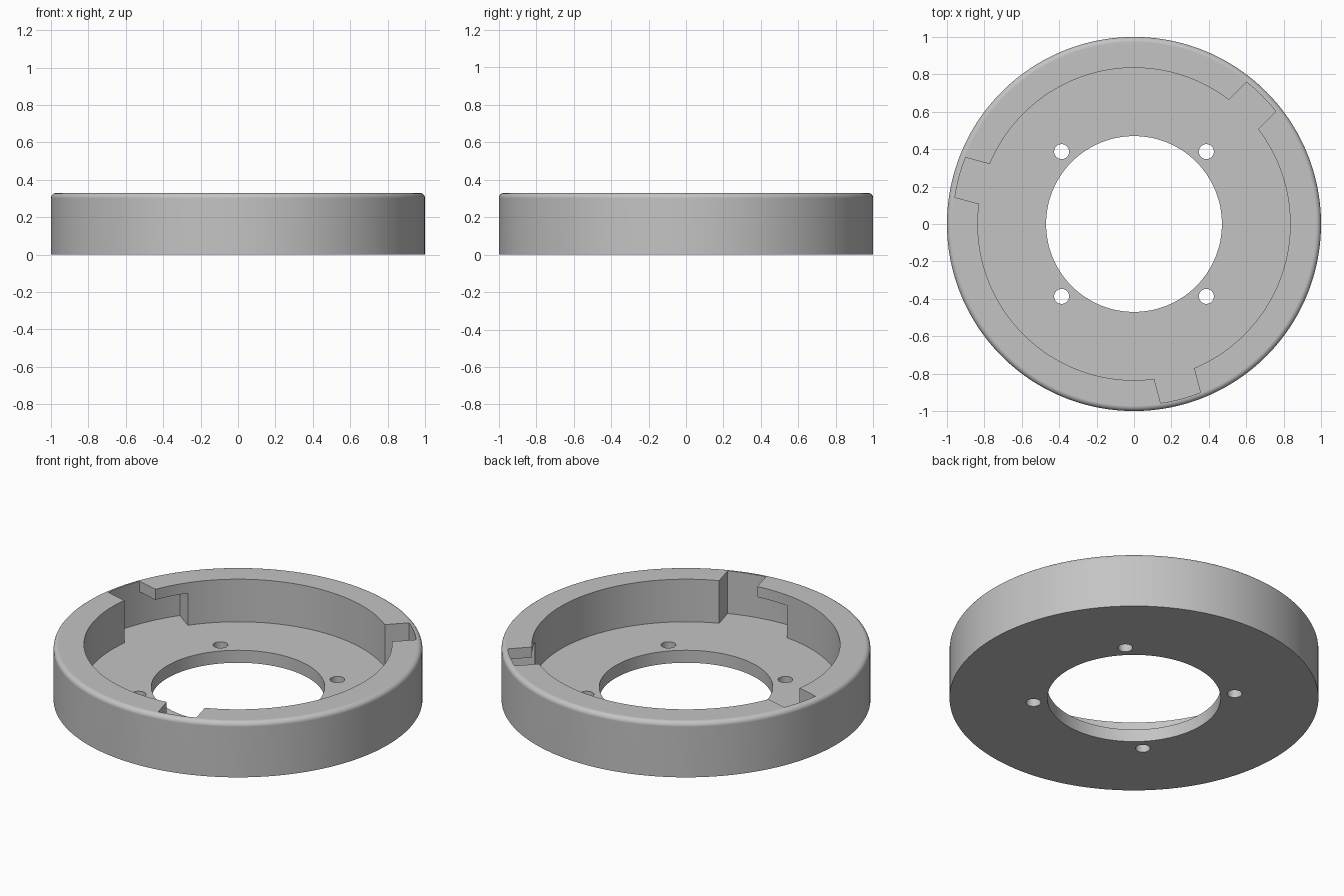
import bpy, bmesh
from math import radians, degrees, asin, sin, cos, pi

if "Cube" in bpy.data.objects:
    bpy.data.objects.remove(bpy.data.objects["Cube"], do_unlink=True)

HEIGHT, FLOOR, LIP = 0.33, 0.075, 0.267
R_OUT, R_WALL, R_SLOT, R_BORE, FILLET = 1.0, 0.835, 0.968, 0.47, 0.028
SLOT_HALF, CATCH_END = 0.11, -21

grey = bpy.data.materials.new("light_grey")
grey.use_nodes = True
colour = (0.55, 0.55, 0.55, 1)
grey.diffuse_color = colour
grey.node_tree.nodes["Principled BSDF"].inputs["Base Color"].default_value = colour


def steps(a, b, n):
    return [a + (b - a) * i / n for i in range(n + 1)]


# Samples round the ring: angle, radius below the lip, radius through the lip
a_in = degrees(asin(SLOT_HALF / R_WALL))
a_out = degrees(asin(SLOT_HALF / R_SLOT))
samples = []
for centre in (45, 165, 285):
    sector = [(CATCH_END, R_WALL, R_WALL)]
    sector += [(a, R_SLOT, R_WALL) for a in steps(CATCH_END, -a_in, 8)]
    sector += [(a, R_SLOT, R_SLOT) for a in steps(-a_out, a_out, 8)]
    sector += [(a, R_WALL, R_WALL) for a in steps(a_in, 120 + CATCH_END, 48)[:-1]]
    samples += [(radians(centre + a), low, high) for a, low, high in sector]

# Cross-section loops, from the bore up the inside, over the rim and back underneath
low = [s[1] for s in samples]
high = [s[2] for s in samples]
ring = lambda r: [r] * len(samples)
loops = [(ring(R_BORE), 0), (ring(R_BORE), FLOOR), (low, FLOOR), (low, LIP),
         (high, LIP), (high, HEIGHT)]
for t in steps(pi / 2, 0, 6):
    loops.append((ring(R_OUT - FILLET + FILLET * cos(t)), HEIGHT - FILLET + FILLET * sin(t)))
loops.append((ring(R_OUT), 0))

# Ring body
bm = bmesh.new()
grid = [[bm.verts.new((r * cos(s[0]), r * sin(s[0]), z)) for r, s in zip(radii, samples)]
        for radii, z in loops]
n = len(samples)
for k, row in enumerate(grid):
    nxt = grid[(k + 1) % len(grid)]
    for i in range(n):
        j = (i + 1) % n
        bm.faces.new((row[i], row[j], nxt[j], nxt[i]))
bmesh.ops.remove_doubles(bm, verts=bm.verts, dist=0.0001)
bmesh.ops.dissolve_degenerate(bm, edges=bm.edges, dist=0.0001)
bmesh.ops.recalc_face_normals(bm, faces=bm.faces)
mesh = bpy.data.meshes.new("bayonet_ring")
bm.to_mesh(mesh)
bm.free()
mesh.materials.append(grey)
body = bpy.data.objects.new("bayonet_ring", mesh)
bpy.context.collection.objects.link(body)

# Four screw holes through the floor
for x in (-0.387, 0.387):
    for y in (-0.387, 0.387):
        bpy.ops.mesh.primitive_cylinder_add(vertices=32, radius=0.04, depth=0.3, location=(x, y, 0.04))
        cutter = bpy.context.object
        cutter.name = "screw_hole_cutter"
        cutter.hide_render = True
        cutter.data.materials.append(grey)
        bpy.context.view_layer.objects.active = body
        hole = body.modifiers.new("screw_hole", "BOOLEAN")
        hole.operation, hole.solver, hole.object = "DIFFERENCE", "EXACT", cutter
        bpy.ops.object.modifier_apply(modifier=hole.name)
        bpy.data.objects.remove(cutter, do_unlink=True)

# Smooth curved walls, crisp edges
bpy.ops.object.select_all(action="DESELECT")
body.select_set(True)
bpy.context.view_layer.objects.active = body
bpy.ops.object.shade_smooth_by_angle(angle=radians(30))
weighted = body.modifiers.new("weighted_normals", "WEIGHTED_NORMAL")
weighted.keep_sharp = True
